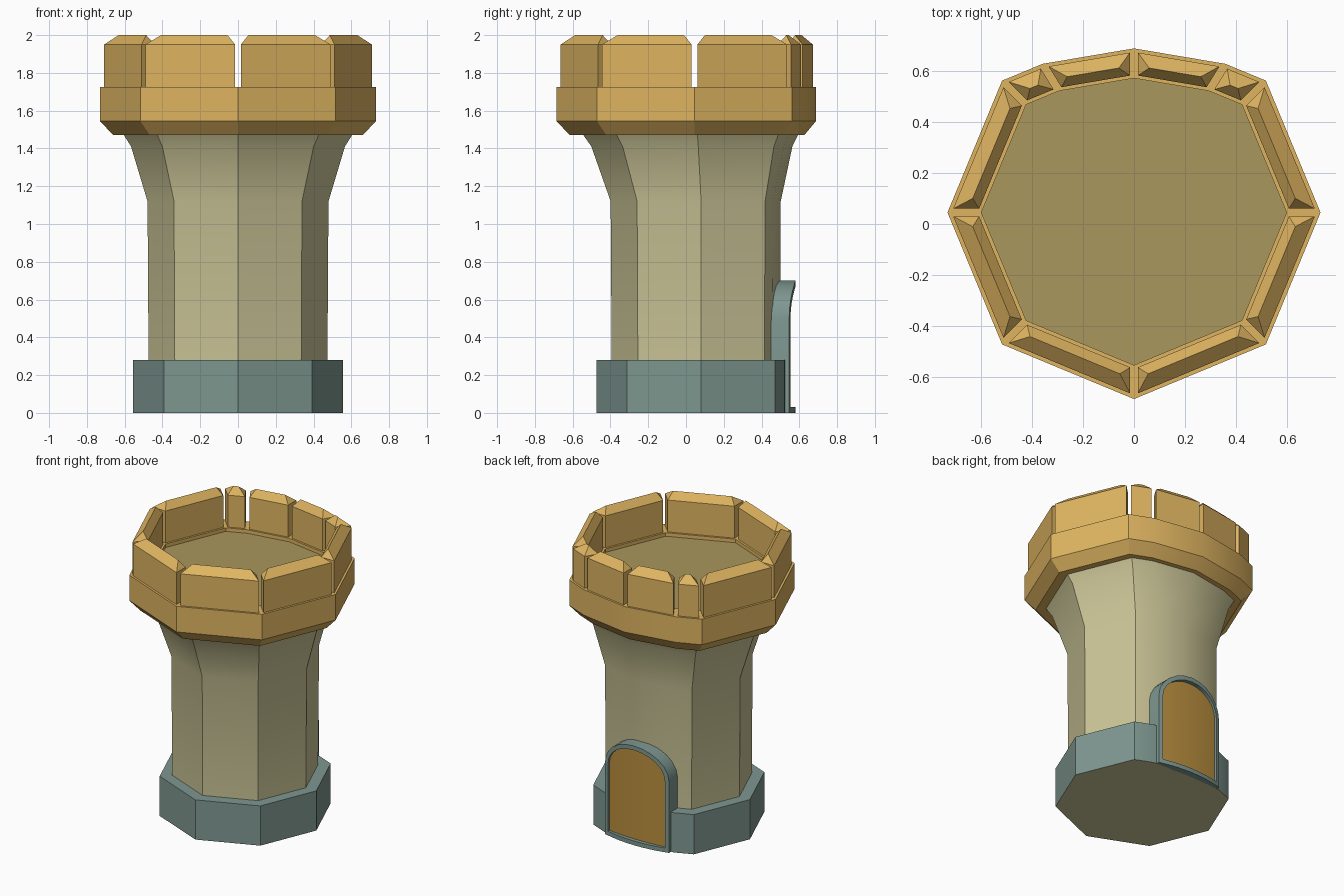
import bpy, math

if "Cube" in bpy.data.objects:
    bpy.data.objects.remove(bpy.data.objects["Cube"])


def material(name, rgb):
    m = bpy.data.materials.new(name)
    m.diffuse_color = (*rgb, 1)
    m.use_nodes = True
    m.node_tree.nodes["Principled BSDF"].inputs["Base Color"].default_value = m.diffuse_color
    return m


SAND = material("sand", (0.60, 0.56, 0.31))
GOLD = material("gold", (0.74, 0.46, 0.12))
TEAL = material("teal", (0.21, 0.31, 0.28))
WOOD = material("wood", (0.50, 0.28, 0.05))
OLIVE = material("olive", (0.40, 0.31, 0.11))


def make(name, verts, faces, mat):
    me = bpy.data.meshes.new(name)
    me.from_pydata(verts, [], faces)
    me.materials.append(mat)
    ob = bpy.data.objects.new(name, me)
    bpy.context.collection.objects.link(ob)
    bpy.ops.object.select_all(action='DESELECT')
    bpy.context.view_layer.objects.active = ob
    ob.select_set(True)
    bpy.ops.object.mode_set(mode='EDIT')
    bpy.ops.mesh.select_all(action='SELECT')
    bpy.ops.mesh.normals_make_consistent(inside=False)
    bpy.ops.object.mode_set(mode='OBJECT')
    bpy.ops.object.shade_smooth_by_angle(angle=math.radians(30))
    return ob


# Octagon cross-section whose back corner is flattened (counter-clockwise)
S = math.sqrt(0.5)


def section(r, cy, z, apex=0.88):
    half = [(S, -S), (1, 0), (S, S), (0.49, 0.797)]
    pts = [(0, -1)] + half + [(0, apex)] + [(-x, y) for x, y in reversed(half)]
    return [(x * r, cy + y * r, z) for x, y in pts]


def loft(name, rings, mat, top=True, bottom=True):
    n = len(rings[0])
    verts = [p for ring in rings for p in ring]
    faces = [(k * n + i, k * n + (i + 1) % n, (k + 1) * n + (i + 1) % n, (k + 1) * n + i)
             for k in range(len(rings) - 1) for i in range(n)]
    if bottom:
        faces.append(tuple(reversed(range(n))))
    if top:
        faces.append(tuple(range(len(verts) - n, len(verts))))
    return make(name, verts, faces, mat)


# Base plinth, with a sand coloured underside
base = loft("base", [section(0.555, 0.08, z, 0.82) for z in (0, 0.28)], TEAL)
base.data.materials.append(SAND)
for p in base.data.polygons:
    if p.normal.z < -0.9:
        p.material_index = 1

# Flared shaft
loft("shaft", [section(r, c, z) for r, c, z in (
    (0.473, 0.08, 0.2), (0.479, 0.08, 1.12), (0.566, 0.065, 1.41), (0.61, 0.06, 1.48))], SAND)

# Crown ring and its sunken floor
CY = 0.045
loft("crown", [section(r, CY, z) for r, z in (
    (0.66, 1.47), (0.731, 1.545), (0.731, 1.725), (0.598, 1.725), (0.598, 1.70))],
    GOLD, top=False)
floor = section(0.598, CY, 1.70)
make("crown_floor", floor, [tuple(range(len(floor)))], OLIVE)


# Merlons: one block with a hipped top on every side of the crown
def mix(a, b, t):
    return tuple(p + (q - p) * t for p, q in zip(a, b))


def inset(a, b, d):
    t = min(d / math.dist(a, b), 0.45)
    return [mix(a, b, t), mix(a, b, 1 - t)]


outer, inner, ridge = (section(r, CY, 0) for r in (0.715, 0.613, 0.655))
for i in range(10):
    j = (i + 1) % 10
    o = inset(outer[i], outer[j], 0.016)
    n = inset(inner[i], inner[j], 0.016)
    r = inset(ridge[i], ridge[j], 0.06)
    plan = [o[0], o[1], n[1], n[0]]
    verts = [(x, y, z) for z in (1.72, 1.95) for x, y, _ in plan]
    verts += [(x, y, 2.0) for x, y, _ in r]
    make(f"merlon_{i + 1}", verts,
         [(3, 2, 1, 0), (0, 1, 5, 4), (1, 2, 6, 5), (2, 3, 7, 6), (3, 0, 4, 7),
          (4, 5, 9, 8), (5, 6, 9), (6, 7, 8, 9), (7, 4, 8)], GOLD)

# Arched doorway, bowed slightly outward at the back
N = 12


def arch(w, z0, spring, top):
    ts = [math.pi * (k / N - 0.5) for k in range(N + 1)]
    low = [(w * math.sin(t), z0) for t in ts]
    high = [(w * math.sin(t), spring + (top - spring) * math.cos(t)) for t in ts]
    return low, high


def bow(pts, y, sag):
    return [(x, y - sag * (x / 0.25) ** 2, z) for x, z in pts]


lo, hi = arch(0.25, 0.0, 0.50, 0.70)
li, ui = arch(0.222, 0.03, 0.50, 0.67)
out, hole = lo + hi[::-1], li + ui[::-1]
rings = [[(x, 0.44, z) for x, z in out], bow(out, 0.58, 0.034),
         bow(hole, 0.58, 0.034), [(x, 0.44, z) for x, z in hole]]
loft("door_frame", rings, TEAL, top=False, bottom=False)

li, ui = arch(0.226, 0.025, 0.50, 0.675)
make("door", bow(li, 0.552, 0.018) + bow(ui, 0.552, 0.018),
     [(k + 1, k, N + 1 + k, N + 2 + k) for k in range(N)], WOOD)
